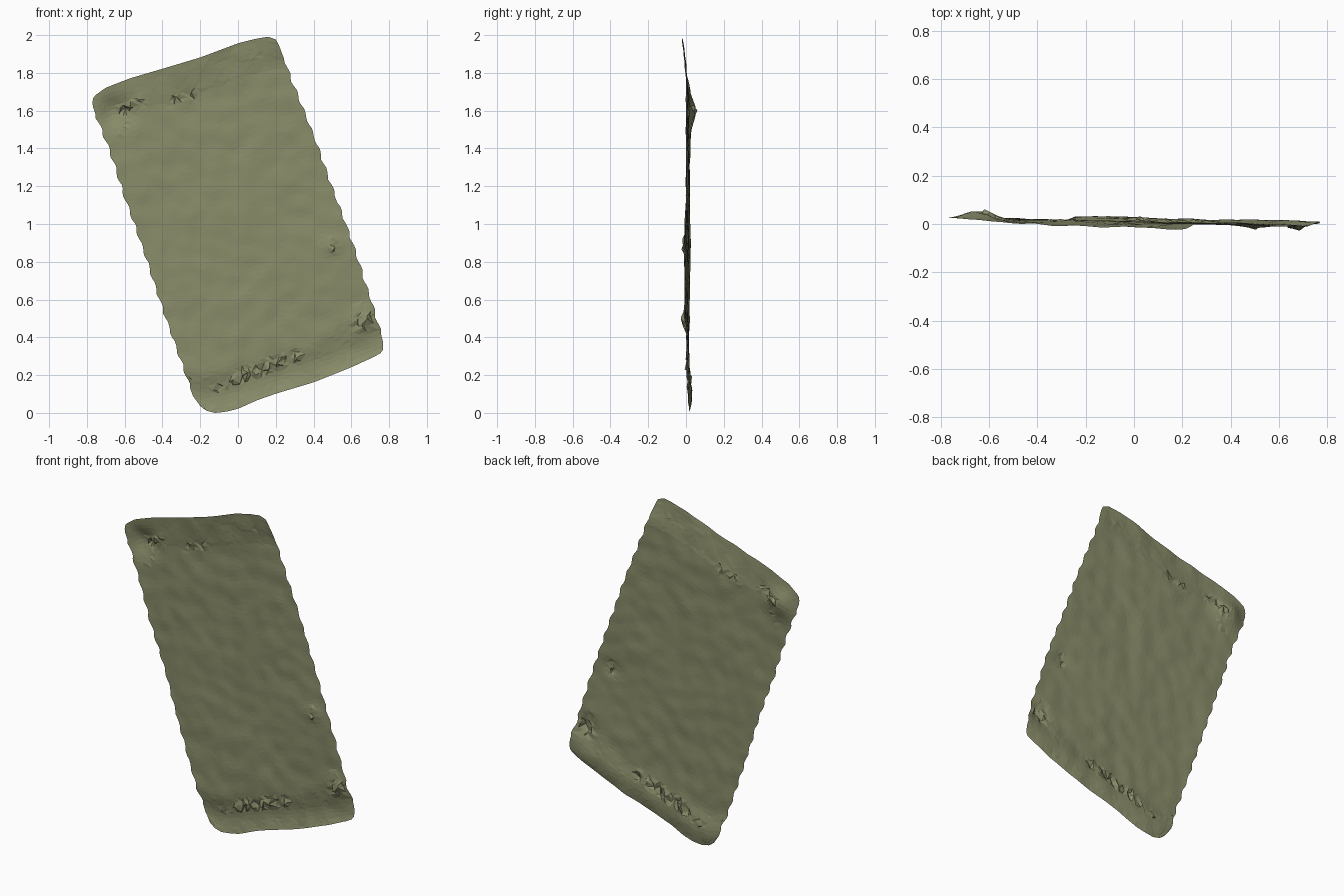
import bpy, bmesh, math, random
from mathutils import Vector, noise

if "Cube" in bpy.data.objects:
    bpy.data.objects.remove(bpy.data.objects["Cube"])

random.seed(4)
NU, NV = 46, 80

# four outline edges in front view (x, z), meeting at the rounded corners
BOTTOM = [(-.20, .045), (-.17, .02), (-.12, .008), (-.06, .015), (0, .03), (.1, .075), (.2, .11),
          (.4, .17), (.6, .25), (.72, .305), (.755, .325)]
TOP = [(-.755, 1.69), (-.70, 1.73), (-.57, 1.78), (-.40, 1.83), (-.2, 1.89), (0, 1.965),
       (.1, 1.99), (.16, 2.0), (.20, 1.985)]
LEFT = [(-.20, .045), (-.24, .1), (-.3, .28), (-.4, .56), (-.5, .87), (-.6, 1.15), (-.68, 1.4),
        (-.74, 1.55), (-.77, 1.635), (-.77, 1.67), (-.755, 1.69)]
RIGHT = [(.755, .325), (.77, .345), (.767, .39), (.75, .45), (.7, .62), (.6, .93), (.5, 1.2), (.4, 1.48),
         (.30, 1.73), (.23, 1.92), (.215, 1.96), (.20, 1.985)]


def sample(poly, n):
    """Evenly spaced points along a polyline."""
    pts = [Vector(p) for p in poly]
    lens = [(b - a).length for a, b in zip(pts, pts[1:])]
    total, out = sum(lens), []
    for i in range(n + 1):
        d, k = total * i / n, 0
        while k < len(lens) - 1 and d > lens[k]:
            d -= lens[k]
            k += 1
        out.append(pts[k].lerp(pts[k + 1], min(1, d / lens[k])))
    return out


def bump(x, z, cx, cz, r):
    return math.exp(-((x - cx) ** 2 + (z - cz) ** 2) / r ** 2)


def seg_dist(p, a, b):
    a, b = Vector(a), Vector(b)
    t = max(0, min(1, (p - a).dot(b - a) / (b - a).length_squared))
    return (p - a.lerp(b, t)).length


# crumpled creases: start, end, width, depth
CREASES = [((-.02, .19), (.31, .31), .022, .019), ((-.12, .14), (0, .18), .018, .010),
           ((-.63, 1.60), (-.52, 1.66), .025, .014), ((-.36, 1.66), (-.21, 1.70), .018, .013),
           ((-.61, 1.49), (-.60, 1.54), .015, .010), ((.63, .47), (.70, .50), .022, .016),
           ((.64, .50), (.64, .57), .015, .012), ((.50, .87), (.50, .94), .012, .008),
           ((.10, 1.89), (.13, 1.91), .015, .008)]

# sheet: patch blended between the four edges
B, T, L, R = sample(BOTTOM, NU), sample(TOP, NU), sample(LEFT, NV), sample(RIGHT, NV)
bm = bmesh.new()
grid = []
for j in range(NV + 1):
    v, row = j / NV, []
    for i in range(NU + 1):
        u = i / NU
        p = (B[i] * (1 - v) + T[i] * v + L[j] * (1 - u) + R[j] * u
             - B[0] * (1 - u) * (1 - v) - B[NU] * u * (1 - v) - T[0] * (1 - u) * v - T[NU] * u * v)
        inside = 0 < i < NU and 0 < j < NV
        if inside:
            p += Vector((random.uniform(-1, 1), random.uniform(-1, 1))) * .006
        elif 5 < j < NV - 5:
            p.x += .006 * math.sin(j * 1.25) + random.uniform(-.002, .002)   # ragged long edges
        x, z = p
        y = .008 - .022 * x
        y += .006 * noise.noise((x * 3, z * 3, 1)) + .005 * noise.noise((x * 11, z * 11, 5))
        y -= .022 * max(0, (v - .9) / .1) * min(1, u * 2)           # far end curls forward
        y += .020 * bump(v, 0, .05, 0, .05)                          # near end tips back
        y += .030 * bump(x, z, -.64, 1.61, .08) - .018 * bump(x, z, .67, .5, .06)
        y -= .010 * bump(x, z, .5, .9, .06)
        for a, b, w, d in CREASES:
            k = math.exp(-(seg_dist(p, a, b) / w) ** 2)
            if k > .05 and inside:
                y += random.uniform(-1, .8) * d * k
                x += random.uniform(-1, 1) * .011 * k
                z += random.uniform(-1, 1) * .014 * k
        row.append(bm.verts.new((x, y, z)))
    grid.append(row)
for j in range(NV):
    for i in range(NU):
        a, b, c, d = grid[j][i], grid[j][i + 1], grid[j + 1][i + 1], grid[j + 1][i]
        tris = ((a, b, c), (a, c, d)) if random.random() < .5 else ((a, b, d), (b, c, d))
        for t in tris:
            bm.faces.new(t)

# stand on the ground
low = min(v.co.z for v in bm.verts)
for v in bm.verts:
    v.co.z -= low

mesh = bpy.data.meshes.new("crumpled_mat")
bm.to_mesh(mesh)
bm.free()
mat = bpy.data.materials.new("olive cloth")
mat.diffuse_color = (.255, .265, .145, 1)
mat.use_nodes = True
mat.node_tree.nodes["Principled BSDF"].inputs["Base Color"].default_value = mat.diffuse_color
mesh.materials.append(mat)
obj = bpy.data.objects.new("crumpled_mat", mesh)
bpy.context.collection.objects.link(obj)
